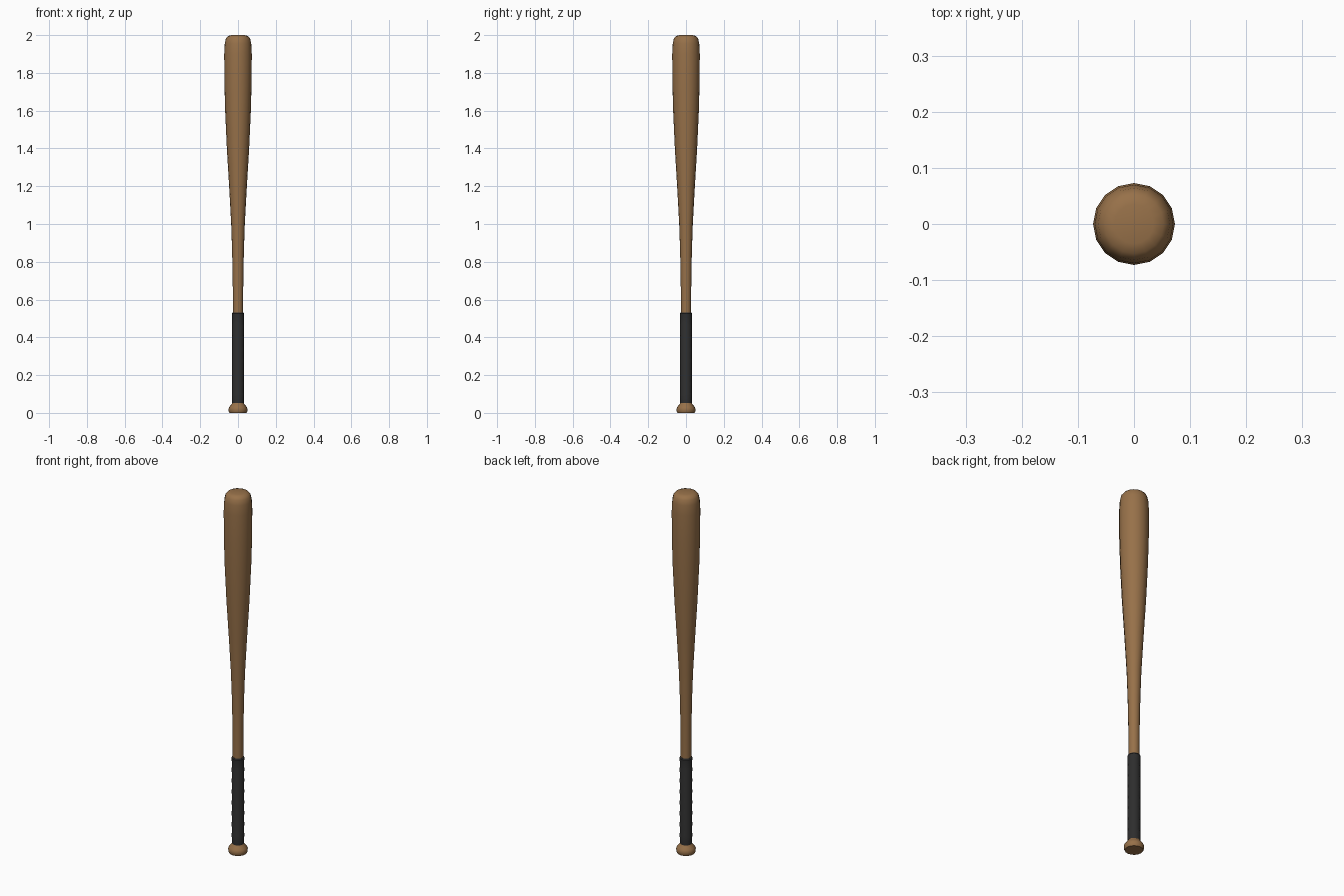
import bpy, bmesh, math

if "Cube" in bpy.data.objects:
    bpy.data.objects.remove(bpy.data.objects["Cube"])

SIDES = 16


def material(name, rgb):
    m = bpy.data.materials.new(name)
    m.diffuse_color = (*rgb, 1)
    m.use_nodes = True
    m.node_tree.nodes["Principled BSDF"].inputs["Base Color"].default_value = m.diffuse_color
    return m


wood = material("brown wood", (0.31, 0.165, 0.067))
tape = material("black tape", (0.027, 0.027, 0.027))


def lathe(name, profile, mat, angle):
    """Turn a list of (radius, z) points into a capped solid."""
    bm = bmesh.new()
    rings = [[bm.verts.new((r * math.cos(2 * math.pi * i / SIDES),
                            r * math.sin(2 * math.pi * i / SIDES), z))
              for i in range(SIDES)] for r, z in profile]
    for a, b in zip(rings, rings[1:]):
        for i in range(SIDES):
            j = (i + 1) % SIDES
            bm.faces.new((a[i], a[j], b[j], b[i]))
    bm.faces.new(rings[0][::-1])
    bm.faces.new(rings[-1])
    me = bpy.data.meshes.new(name)
    bm.to_mesh(me)
    bm.free()
    me.materials.append(mat)
    ob = bpy.data.objects.new(name, me)
    bpy.context.collection.objects.link(ob)
    bpy.ops.object.select_all(action='DESELECT')
    ob.select_set(True)
    bpy.context.view_layer.objects.active = ob
    bpy.ops.object.shade_smooth_by_angle(angle=math.radians(angle))
    return ob


# Wooden body: knob, thin handle, tapering barrel and rounded end
lathe("bat_body", [
    (0.045, 0), (0.049, 0.008), (0.050, 0.022), (0.045, 0.033), (0.036, 0.044),
    (0.029, 0.054), (0.027, 0.075), (0.027, 0.55), (0.028, 0.7), (0.031, 0.85),
    (0.036, 1.0), (0.047, 1.2), (0.059, 1.4), (0.068, 1.6), (0.072, 1.75),
    (0.073, 1.9), (0.070, 1.955), (0.064, 1.982), (0.053, 1.995), (0.035, 2.0),
], wood, 50)

# Grip: overlapping turns of tape, each with a small ledge on top
TURNS, LOW, HIGH = 8, 0.048, 0.532
step = (HIGH - LOW) / TURNS
grip = []
for k in range(TURNS):
    z = LOW + k * step
    grip += [(0.0305, z), (0.0325, z + step * 0.9)]
grip.append((0.0285, HIGH))
lathe("tape_grip", grip, tape, 30)
